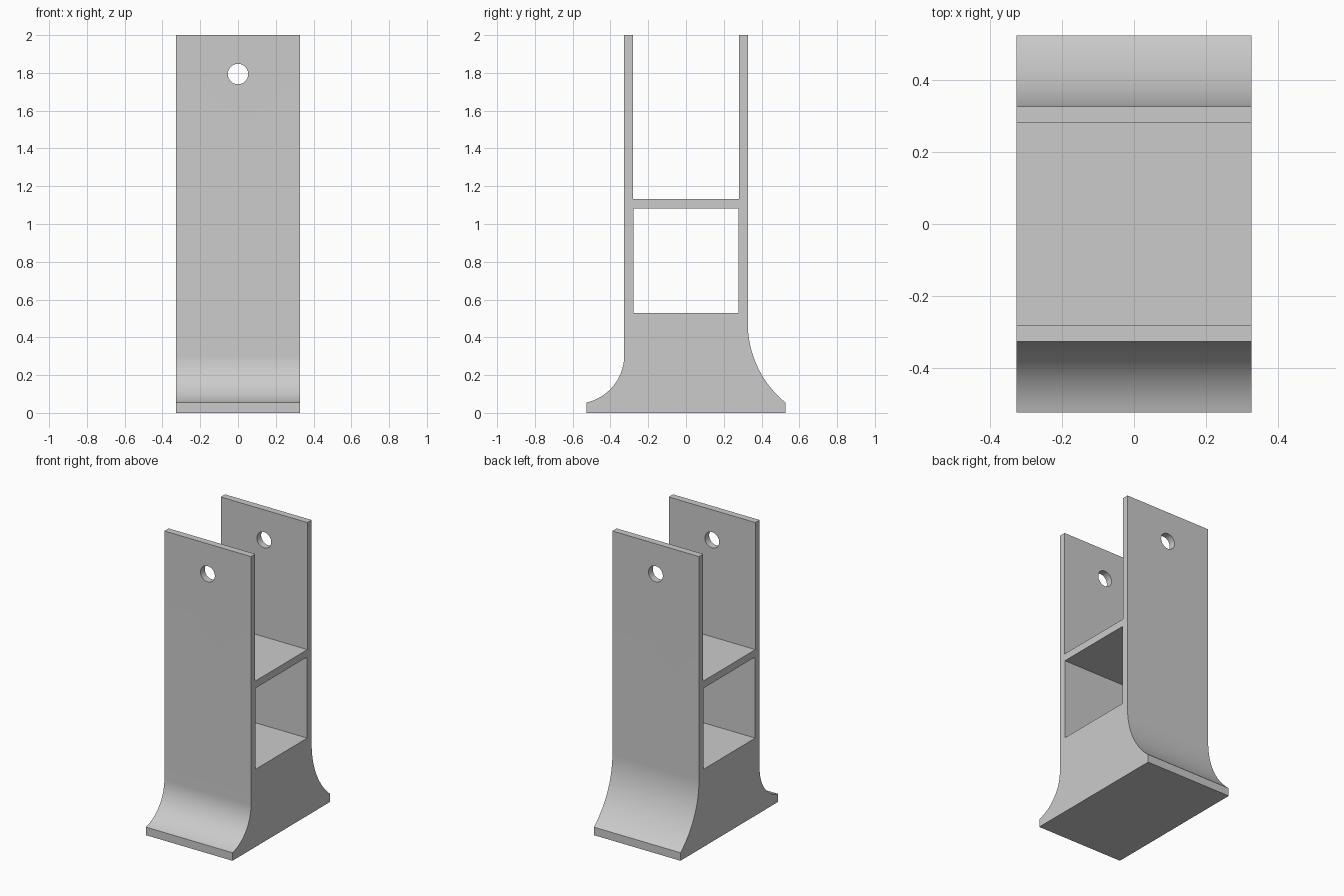
import bpy, bmesh
from math import sin, cos, atan2, pi

default = bpy.data.objects.get("Cube")
if default:
    bpy.data.objects.remove(default, do_unlink=True)

HALF_W, OUT, FOOT, INN = 0.327, 0.327, 0.526, 0.281
LIP, TOP, SHELF_TOP = 0.055, 2.0, 1.133

grey = bpy.data.materials.new("plain grey")
grey.use_nodes = True
colour = (0.6, 0.6, 0.6, 1)
grey.diffuse_color = colour
grey.node_tree.nodes["Principled BSDF"].inputs["Base Color"].default_value = colour


def flare(height, side, steps=24):
    """Concave arc from the foot lip up to a vertical tangent on the wall."""
    d = FOOT - OUT
    r = (height ** 2 + d ** 2) / (2 * d)
    end = atan2(height, r - d)
    return [(side * (OUT + r - r * cos(end * (1 - i / steps))),
             LIP + height - r * sin(end * (1 - i / steps)))
            for i in range(steps + 1)]


def link(name, bm):
    mesh = bpy.data.meshes.new(name)
    bmesh.ops.recalc_face_normals(bm, faces=bm.faces)
    bm.to_mesh(mesh)
    bm.free()
    mesh.materials.append(grey)
    ob = bpy.data.objects.new(name, mesh)
    bpy.context.collection.objects.link(ob)
    return ob


def prism(name, outline, half):
    """Extrude a y-z outline along x."""
    bm = bmesh.new()
    face = bm.faces.new([bm.verts.new((-half, y, z)) for y, z in outline])
    new = bmesh.ops.extrude_face_region(bm, geom=[face])["geom"]
    bmesh.ops.translate(bm, vec=(2 * half, 0, 0),
                        verts=[v for v in new if isinstance(v, bmesh.types.BMVert)])
    return link(name, bm)


# Body: flared foot, two upright walls and the shelf between them
outline = ([(-FOOT, 0), (FOOT, 0)] + flare(0.42, 1)
           + [(OUT, TOP), (INN, TOP), (INN, SHELF_TOP),
              (-INN, SHELF_TOP), (-INN, TOP), (-OUT, TOP)]
           + flare(0.25, -1)[::-1])
body = prism("bracket_body", outline, HALF_W)

# Window under the shelf
window = prism("window_cutter",
               [(-0.279, 0.53), (0.279, 0.53), (0.279, 1.083), (-0.279, 1.083)], 0.5)

# Pin hole through both walls
bpy.ops.mesh.primitive_cylinder_add(vertices=48, radius=0.054, depth=1.2,
                                    location=(0, 0, 1.794), rotation=(pi / 2, 0, 0))
pin = bpy.context.object
pin.name = "pin_hole_cutter"
pin.data.materials.append(grey)

bpy.ops.object.select_all(action="DESELECT")
bpy.context.view_layer.objects.active = body
body.select_set(True)
for cutter in (window, pin):
    cutter.hide_render = True
    mod = body.modifiers.new(cutter.name, "BOOLEAN")
    mod.operation, mod.solver, mod.object = "DIFFERENCE", "EXACT", cutter
    bpy.ops.object.modifier_apply(modifier=mod.name)
    bpy.data.objects.remove(cutter, do_unlink=True)

bpy.ops.object.shade_smooth_by_angle(angle=pi / 7)
